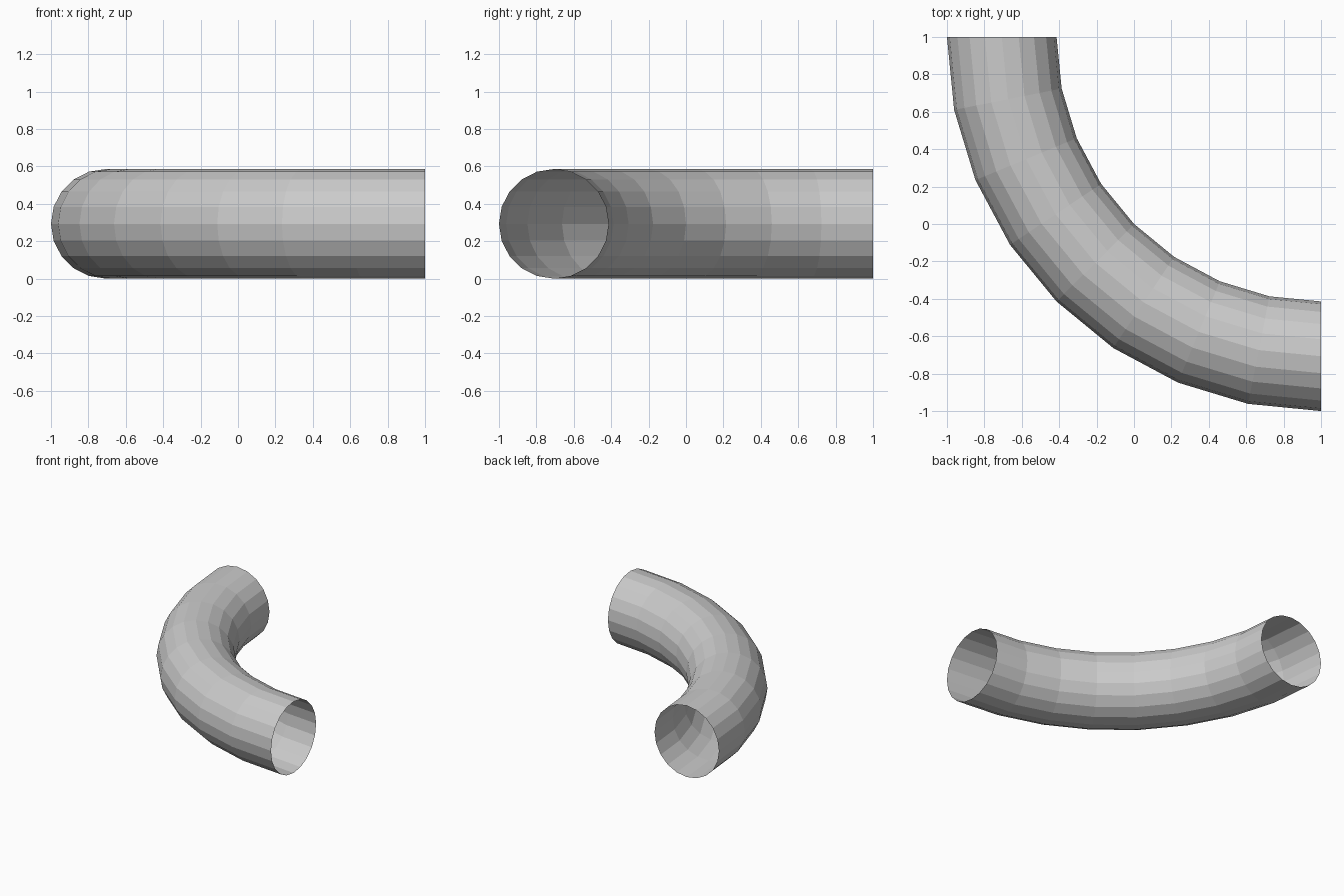
import bpy, bmesh
from math import sin, cos, pi

if "Cube" in bpy.data.objects:
    bpy.data.objects.remove(bpy.data.objects["Cube"])

SIDES, STEPS = 20, 8          # tube cross-section sides, bend segments
R_OUT, R_IN = 2.0, 1.414      # outer and inner bend radius
R_MID, R_TUBE = (R_OUT + R_IN) / 2, (R_OUT - R_IN) / 2

# Open quarter-bend pipe, swept around the corner (1, 1)
bm = bmesh.new()
rings = []
for i in range(STEPS + 1):
    bend = pi + i * pi / 2 / STEPS
    ring = []
    for j in range(SIDES):
        a = 2 * pi * j / SIDES
        r = R_MID + R_TUBE * cos(a)
        ring.append(bm.verts.new((1 + r * cos(bend), 1 + r * sin(bend),
                                  R_TUBE + R_TUBE * sin(a))))
    rings.append(ring)

for a, b in zip(rings, rings[1:]):
    for j in range(SIDES):
        k = (j + 1) % SIDES
        bm.faces.new((a[j], b[j], b[k], a[k]))

mesh = bpy.data.meshes.new("pipe_elbow")
bm.to_mesh(mesh)
bm.free()
bpy.context.collection.objects.link(bpy.data.objects.new("pipe_elbow", mesh))
